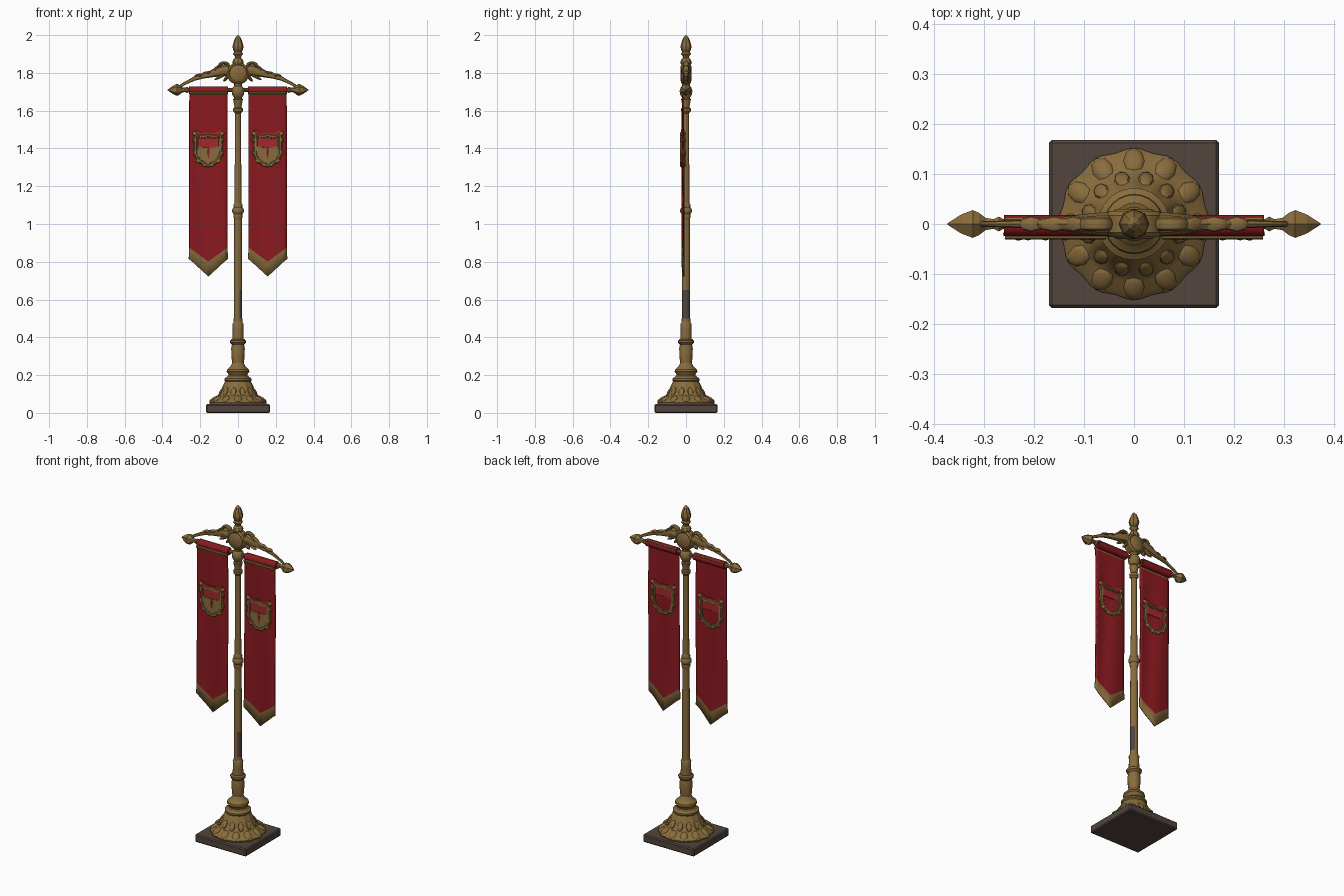
import bpy, bmesh, math
from mathutils import Vector, Matrix

if "Cube" in bpy.data.objects:
    bpy.data.objects.remove(bpy.data.objects["Cube"])


def material(name, rgb):
    m = bpy.data.materials.new(name)
    m.diffuse_color = (*rgb, 1)
    m.use_nodes = True
    m.node_tree.nodes["Principled BSDF"].inputs["Base Color"].default_value = m.diffuse_color
    return m


GOLD = material("aged gold", (0.25, 0.15, 0.045))
DARK = material("tarnished gold", (0.15, 0.09, 0.028))
RED = material("red cloth", (0.255, 0.01, 0.014))
BRIGHT = material("bright red cloth", (0.36, 0.022, 0.026))
STONE = material("dark stone", (0.085, 0.06, 0.048))


def finish(bm, name, mats, smooth=35):
    bmesh.ops.recalc_face_normals(bm, faces=bm.faces)
    me = bpy.data.meshes.new(name)
    bm.to_mesh(me)
    bm.free()
    ob = bpy.data.objects.new(name, me)
    bpy.context.collection.objects.link(ob)
    for m in mats:
        me.materials.append(m)
    if smooth:
        bpy.ops.object.select_all(action='DESELECT')
        ob.select_set(True)
        bpy.context.view_layer.objects.active = ob
        bpy.ops.object.shade_smooth_by_angle(angle=math.radians(smooth))
    return ob


def lathe(name, prof, seg=20, lobes=0, depth=0.0, rot=None, smooth=35, grooves=()):
    """Revolve (radius, height) pairs; lobes ripple the radius, grooves are darker bands."""
    bm = bmesh.new()
    rings = []
    for r, z in prof:
        ring = []
        for i in range(seg):
            a = math.tau * i / seg
            q = r * (1 + depth * math.cos(lobes * a))
            ring.append(bm.verts.new((q * math.cos(a), q * math.sin(a), z)))
        rings.append(ring)
    for k, (a, b) in enumerate(zip(rings, rings[1:])):
        for i in range(seg):
            j = (i + 1) % seg
            f = bm.faces.new((a[i], a[j], b[j], b[i]))
            f.material_index = 1 if k in grooves else 0
    bm.faces.new(rings[0])
    bm.faces.new(rings[-1])
    if rot:
        bm.transform(rot)
    return finish(bm, name, [GOLD, DARK], smooth)


def blobs(name, items, mat=GOLD):
    """Small ellipsoids: (centre, scale, rotation matrix)."""
    bm = bmesh.new()
    for c, s, rot in items:
        bmesh.ops.create_uvsphere(bm, u_segments=8, v_segments=6, radius=1,
                                  matrix=Matrix.Translation(c) @ rot @ Matrix.Diagonal((*s, 1)))
    return finish(bm, name, [mat])


def tube(name, pts, radii, mat=GOLD, closed=False, sides=8, flat=1.0):
    """Tapered tube along points in the x-z plane; flat scales its depth in y."""
    bm = bmesh.new()
    n, rings = len(pts), []
    for i, p in enumerate(pts):
        p = Vector(p)
        a = Vector(pts[(i - 1) % n] if closed or i else pts[0])
        b = Vector(pts[(i + 1) % n] if closed or i < n - 1 else pts[-1])
        t = (b - a).normalized()
        side = Vector((-t.z, 0, t.x))
        rings.append([bm.verts.new(p + radii[i] * (side * math.cos(w) + Vector((0, flat * math.sin(w), 0))))
                      for w in (math.tau * k / sides for k in range(sides))])
    for i in range(n if closed else n - 1):
        a, b = rings[i], rings[(i + 1) % n]
        for k in range(sides):
            bm.faces.new((a[k], a[(k + 1) % sides], b[(k + 1) % sides], b[k]))
    if not closed:
        bm.faces.new(rings[0])
        bm.faces.new(rings[-1])
    return finish(bm, name, [mat])


def plate(name, pts, y, thick, mat):
    bm = bmesh.new()
    f = bm.faces.new([bm.verts.new((x, y, z)) for x, z in pts])
    ext = bmesh.ops.extrude_face_region(bm, geom=[f])
    bmesh.ops.translate(bm, verts=[v for v in ext['geom'] if isinstance(v, bmesh.types.BMVert)],
                        vec=(0, thick, 0))
    return finish(bm, name, [mat], 0)


# Square plinth with softened edges
bm = bmesh.new()
bmesh.ops.create_cube(bm, size=1, matrix=Matrix.Translation((0, 0, 0.023)) @ Matrix.Diagonal((0.34, 0.336, 0.046, 1)))
bmesh.ops.bevel(bm, geom=bm.edges[:], offset=0.006, segments=1, affect='EDGES')
finish(bm, "plinth", [STONE], 0)

# Flared foot with acanthus-like relief
lathe("flared_foot", [(0.146, 0.044), (0.149, 0.055), (0.138, 0.068), (0.118, 0.08), (0.1, 0.098),
                      (0.086, 0.125), (0.076, 0.15), (0.066, 0.168)], 72, 12, 0.02)
leaves = []
for n, r, z, tilt, s, off in ((12, 0.126, 0.075, -0.55, (0.030, 0.021, 0.009), 0),
                              (12, 0.092, 0.112, -1.05, (0.028, 0.016, 0.008), 0.5)):
    for i in range(n):
        a = math.tau * (i + off) / n
        leaves.append(((r * math.cos(a), r * math.sin(a), z), s,
                       Matrix.Rotation(a, 4, 'Z') @ Matrix.Rotation(-tilt, 4, 'Y')))
blobs("foot_leaves", leaves)
lathe("foot_collars", [(0.066, 0.165), (0.072, 0.172), (0.072, 0.182), (0.06, 0.19), (0.05, 0.2), (0.053, 0.21),
                       (0.06, 0.218), (0.058, 0.23), (0.046, 0.24), (0.036, 0.252), (0.03, 0.265)], 24, grooves=(3,))

# Pole: socket, lower shaft, middle knop, upper shaft, capital
lathe("pole_socket", [(0.03, 0.26), (0.034, 0.29), (0.036, 0.34), (0.032, 0.362), (0.042, 0.372), (0.043, 0.383),
                      (0.03, 0.392), (0.028, 0.44), (0.029, 0.47), (0.023, 0.48)], 16, grooves=(5,))
shaft = lathe("lower_shaft", [(0.023, 0.47), (0.0225, 0.5), (0.022, 0.65), (0.02, 1.03)], 16)
# Bare worn patch on the right of the lower shaft
shaft.data.materials.append(STONE)
for p in shaft.data.polygons:
    if 0.49 < p.center.z < 0.66 and p.normal.x > 0.5:
        p.material_index = 2
lathe("middle_knop", [(0.02, 1.025), (0.025, 1.04), (0.023, 1.052), (0.031, 1.064), (0.031, 1.076),
                      (0.023, 1.088), (0.024, 1.1), (0.017, 1.115)], 16)
lathe("upper_shaft", [(0.0185, 1.1), (0.0155, 1.6)], 16)
lathe("capital", [(0.016, 1.585), (0.025, 1.595), (0.026, 1.61), (0.018, 1.618), (0.022, 1.64), (0.026, 1.66),
                  (0.02, 1.668), (0.031, 1.685), (0.034, 1.705), (0.028, 1.722), (0.02, 1.73), (0.024, 1.76),
                  (0.02, 1.78)], 20, grooves=(2, 5))

# Medallion facing front and back
face = Matrix.Translation((0, 0, 1.797)) @ Matrix.Rotation(math.pi / 2, 4, 'X')
lathe("medallion", [(0.035, -0.03), (0.045, -0.024), (0.05, -0.026), (0.059, -0.017), (0.059, 0.017),
                    (0.05, 0.026), (0.045, 0.024), (0.035, 0.03)], 20, rot=face)

# Top finial
lathe("top_finial", [(0.026, 1.84), (0.03, 1.858), (0.024, 1.872), (0.015, 1.88), (0.018, 1.89), (0.027, 1.9),
                     (0.02, 1.912), (0.027, 1.926), (0.029, 1.94), (0.023, 1.966), (0.013, 1.988), (0.002, 2.0)],
      8, smooth=0)

# Crossbar
lathe("crossbar", [(0.010, -0.31), (0.010, 0.31)], 10,
      rot=Matrix.Translation((0, 0, 1.71)) @ Matrix.Rotation(math.pi / 2, 4, 'Y'))

for s, side in ((-1, "left"), (1, "right")):
    # Spearhead at the crossbar end
    lathe(side + "_bar_finial", [(0.012, 0.262), (0.017, 0.27), (0.011, 0.28), (0.014, 0.296), (0.026, 0.31),
                                 (0.032, 0.322), (0.022, 0.345), (0.002, 0.372)], 6, smooth=0,
          rot=Matrix.Translation((0, 0, 1.71)) @ Matrix.Rotation(s * math.pi / 2, 4, 'Y'))

    # Sweeping scroll arm with leaf curls
    arm = [(0.03, 1.80), (0.07, 1.815), (0.11, 1.805), (0.15, 1.792), (0.19, 1.783), (0.23, 1.77),
           (0.26, 1.755), (0.285, 1.743), (0.30, 1.733), (0.305, 1.718)]
    tube(side + "_scroll_arm", [(s * x, 0, z) for x, z in arm],
         [0.03, 0.03, 0.025, 0.017, 0.014, 0.011, 0.009, 0.008, 0.008, 0.007], flat=0.75)
    curl = [(0.07 + 0.03 * math.cos(0.5 * k) * (1 - k / 16), 1.835 + 0.022 * math.sin(0.5 * k) * (1 - k / 16))
            for k in range(11)]
    tube(side + "_scroll_curl", [(s * x, 0, z) for x, z in curl], [0.009] * 11, flat=1.6)
    blobs(side + "_arm_leaves",
          [((s * x, 0, z), (l, 0.016, 0.009), Matrix.Rotation(s * t, 4, 'Y'))
           for x, z, l, t in ((0.085, 1.785, 0.045, 0.5), (0.12, 1.82, 0.03, 0.7), (0.16, 1.80, 0.03, 0.1),
                              (0.205, 1.787, 0.025, 0.1), (0.06, 1.775, 0.028, 0.9))])

    # Cloth panel: columns end on a V, lowest rows form the gold hem
    cx, hw = s * 0.157, 0.101
    bm = bmesh.new()
    cols, rows, grid = 12, 16, []
    for i in range(cols + 1):
        u = 2 * i / cols - 1
        low = 0.815 - 0.093 * (1 - abs(u))
        hem = low + 0.06 + 0.018 * (1 - abs(u))
        zs = [low, hem] + [hem + (1.682 - hem) * k / rows for k in range(1, rows + 1)] + [1.703, 1.712]
        col = []
        for z in zs:
            hang = min(1, (1.712 - z) / 0.3)
            y = -0.018 + hang * (0.005 * math.sin(3.6 * u + 2.5 * z) + 0.002)
            col.append(bm.verts.new((cx + u * hw * (1.03 if abs(u) == 1 and z == low else 1), y, z)))
        grid.append(col)
    for a, b in zip(grid, grid[1:]):
        for k in range(len(a) - 1):
            f = bm.faces.new((a[k], b[k], b[k + 1], a[k + 1]))
            f.material_index = 1 if k in (0, rows + 1) else 0
    cloth = finish(bm, side + "_banner", [RED, GOLD])
    mod = cloth.modifiers.new("thickness", 'SOLIDIFY')
    mod.thickness, mod.offset = 0.007, 0

    # Sleeve wrapping the crossbar
    sleeve = lathe(side + "_banner_sleeve", [(0.021, -hw - 0.002), (0.021, hw + 0.002)], 12,
                   rot=Matrix.Translation((cx, -0.003, 1.708)) @ Matrix.Rotation(math.pi / 2, 4, 'Y'))
    sleeve.data.materials[0] = RED

    # Gold cord under the sleeve and gold piping behind it
    tube(side + "_banner_cord", [(cx - hw, -0.023, 1.693), (cx + hw, -0.023, 1.693)], [0.008] * 2)
    tube(side + "_sleeve_piping", [(cx - hw, 0.009, 1.723), (cx + hw, 0.009, 1.723)], [0.005] * 2)

    # Shield emblem: frame on both sides, half-filled field on the front
    half = [(0, 1.308), (0.03, 1.322), (0.055, 1.342), (0.066, 1.37), (0.067, 1.42), (0.066, 1.468), (0.03, 1.463)]
    outline = half + [(0, 1.468)] + [(-x, z) for x, z in half[:0:-1]]
    for y, where in ((-0.024, "front"), (-0.009, "back")):
        tube(f"{side}_shield_frame_{where}", [(cx + x, y, z) for x, z in outline], [0.0085] * len(outline),
             closed=True, sides=6)
        tube(f"{side}_shield_inner_rim_{where}", [(cx + x * 0.88, y, 1.392 + (z - 1.392) * 0.9) for x, z in outline],
             [0.005] * len(outline), GOLD, closed=True, sides=6)
        blobs(f"{side}_shield_curls_{where}",
              [((cx + m * x, y, z), (w, 0.009, h), Matrix.Rotation(m * t, 4, 'Y'))
               for m in (-1, 1) for x, z, w, h, t in ((0.072, 1.478, 0.014, 0.011, -0.5), (0.076, 1.445, 0.008, 0.016, 0),
                                                      (0.074, 1.375, 0.008, 0.018, 0.2), (0.055, 1.333, 0.016, 0.008, -0.7),
                                                      (0.02, 1.312, 0.014, 0.008, -0.4))])
    field = [(0, 1.308), (0.055, 1.342), (0.066, 1.372), (0.066, 1.412), (0.02, 1.405)]
    plate(side + "_shield_field", [(cx + x, z) for x, z in field + [(-x, z) for x, z in field[:0:-1]]],
          -0.0275, 0.008, GOLD)
    plate(side + "_shield_spike", [(cx, 1.345), (cx + 0.007, 1.38), (cx + 0.004, 1.412),
                                   (cx - 0.004, 1.412), (cx - 0.007, 1.38)], -0.029, 0.003, RED)
    # Brighter cloth across the shield top and above its frame
    for y, where in ((-0.0255, "front"), (-0.0115, "back")):
        plate(f"{side}_shield_top_{where}", [(cx + x, z) for x, z in
              ((-0.062, 1.408), (0.062, 1.408), (0.07, 1.5), (0.035, 1.482), (-0.035, 1.482), (-0.07, 1.5))],
              y, 0.004, BRIGHT)
